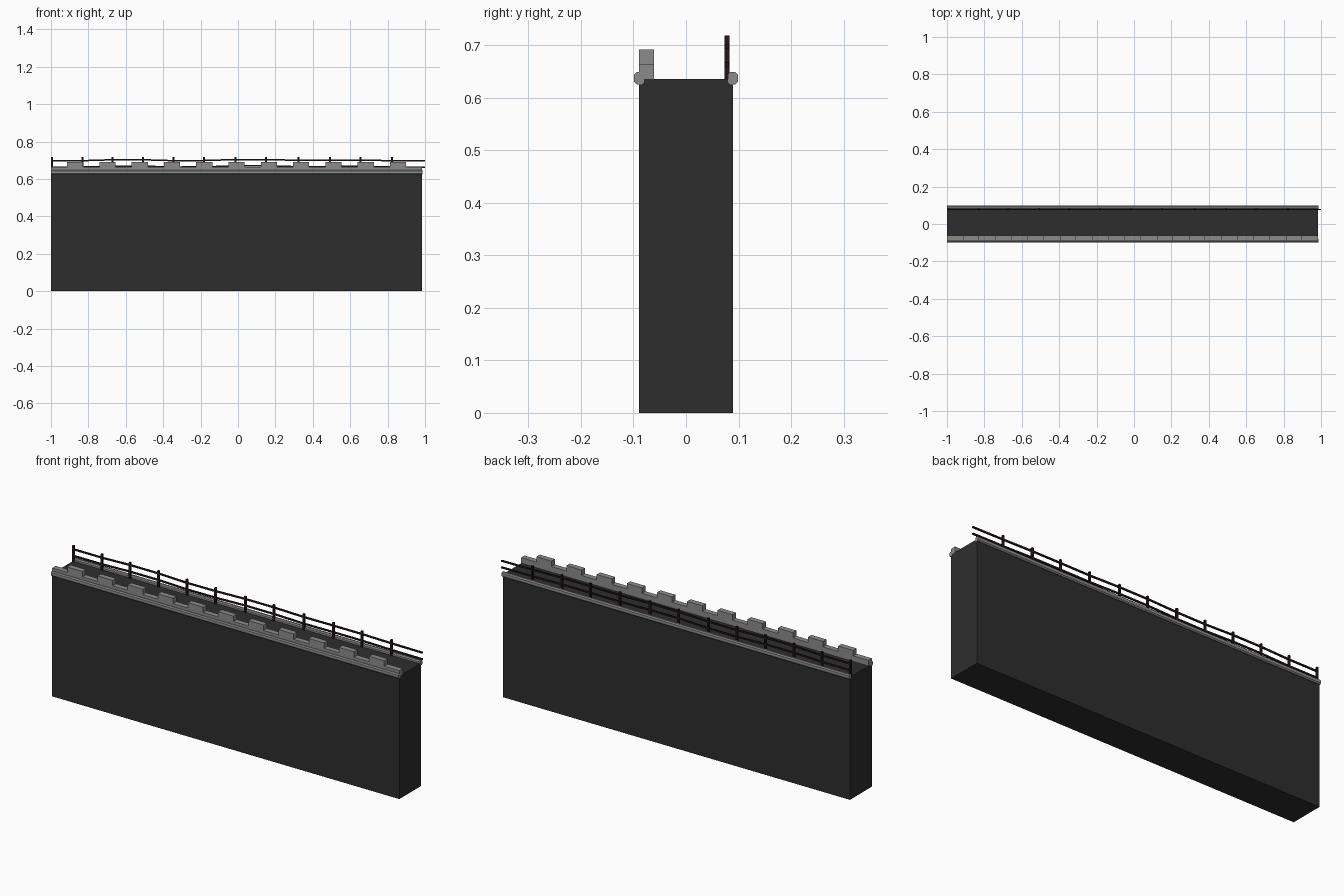
import bpy
import bmesh
from mathutils import Vector

cube = bpy.data.objects.get("Cube")
if cube:
    bpy.data.objects.remove(cube, do_unlink=True)


def material(name, rgb):
    mat = bpy.data.materials.new(name)
    mat.use_nodes = True
    color = (*rgb, 1.0)
    mat.diffuse_color = color
    bsdf = mat.node_tree.nodes["Principled BSDF"]
    bsdf.inputs["Base Color"].default_value = color
    bsdf.inputs["Roughness"].default_value = 0.9
    return mat


DARK_STONE = material("dark stone", (0.027, 0.027, 0.027))
GREY_STONE = material("grey stone", (0.26, 0.26, 0.26))
DARK_WOOD = material("dark wood", (0.02, 0.008, 0.008))

LEFT, RIGHT = -1.0, 0.985      # ends of the masonry
WALL_TOP = 0.635


def finish(name, bm, mat):
    bmesh.ops.recalc_face_normals(bm, faces=bm.faces)
    mesh = bpy.data.meshes.new(name)
    bm.to_mesh(mesh)
    bm.free()
    mesh.materials.append(mat)
    obj = bpy.data.objects.new(name, mesh)
    bpy.context.collection.objects.link(obj)
    return obj


def box(name, low, high, mat):
    bm = bmesh.new()
    bmesh.ops.create_cube(bm, size=1)
    low, high = Vector(low), Vector(high)
    bmesh.ops.scale(bm, vec=high - low, verts=bm.verts)
    bmesh.ops.translate(bm, vec=(low + high) / 2, verts=bm.verts)
    return finish(name, bm, mat)


def sweep(name, sections, mat):
    """Skin a closed run of matching cross-sections."""
    bm = bmesh.new()
    rings = [[bm.verts.new(p) for p in ring] for ring in sections]
    count = len(rings[0])
    for a, b in zip(rings, rings[1:]):
        for i in range(count):
            j = (i + 1) % count
            bm.faces.new((a[i], a[j], b[j], b[i]))
    bm.faces.new(rings[0])
    bm.faces.new(rings[-1])
    return finish(name, bm, mat)


# Main wall body
box("wall", (LEFT, -0.089, 0), (RIGHT, 0.089, WALL_TOP), DARK_STONE)

# Chamfered string course along both upper edges
HALF_W, HALF_H, CUT = 0.0095, 0.012, 0.005
octagon = [(-HALF_W, CUT - HALF_H), (CUT - HALF_W, -HALF_H),
           (HALF_W - CUT, -HALF_H), (HALF_W, CUT - HALF_H),
           (HALF_W, HALF_H - CUT), (HALF_W - CUT, HALF_H),
           (CUT - HALF_W, HALF_H), (-HALF_W, HALF_H - CUT)]
for name, side in (("front_trim", -1), ("back_trim", 1)):
    sweep(name, [[(x, side * 0.089 + y, 0.637 + z) for y, z in octagon]
                 for x in (LEFT, RIGHT + 0.001)], GREY_STONE)

# Front parapet with alternating raised merlons
box("parapet", (LEFT, -0.089, WALL_TOP), (RIGHT, -0.061, 0.664), GREY_STONE)
step = (RIGHT - LEFT) / 23
for i in range(1, 23, 2):
    x = LEFT + i * step
    box(f"merlon_{i // 2 + 1}", (x, -0.089, 0.664), (x + step, -0.061, 0.692),
        GREY_STONE)

# Wooden railing at the back: posts with slightly uneven spacing
POST_X = [-0.995, -0.832, -0.671, -0.508, -0.345, -0.182,
          -0.013, 0.15, 0.323, 0.492, 0.655, 0.824]
for i, x in enumerate(POST_X):
    box(f"railing_post_{i + 1}", (x - 0.005, 0.073, WALL_TOP),
        (x + 0.005, 0.083, 0.718), DARK_WOOD)

# Two gently wavering rails, running a little past the wall
WAVER = [0, 0, 5, 5, 0, 1, 6, 6, 2, 3, 3, 0, -1]
xs = [LEFT] + POST_X[1:] + [1.0]
for name, height in (("upper_rail", 0.698), ("lower_rail", 0.664)):
    rings = []
    for x, w in zip(xs, WAVER):
        z = height + w * 0.001
        rings.append([(x, 0.078 + dy * 0.0035, z + dz * 0.004)
                      for dy, dz in ((-1, -1), (1, -1), (1, 1), (-1, 1))])
    sweep(name, rings, DARK_WOOD)
